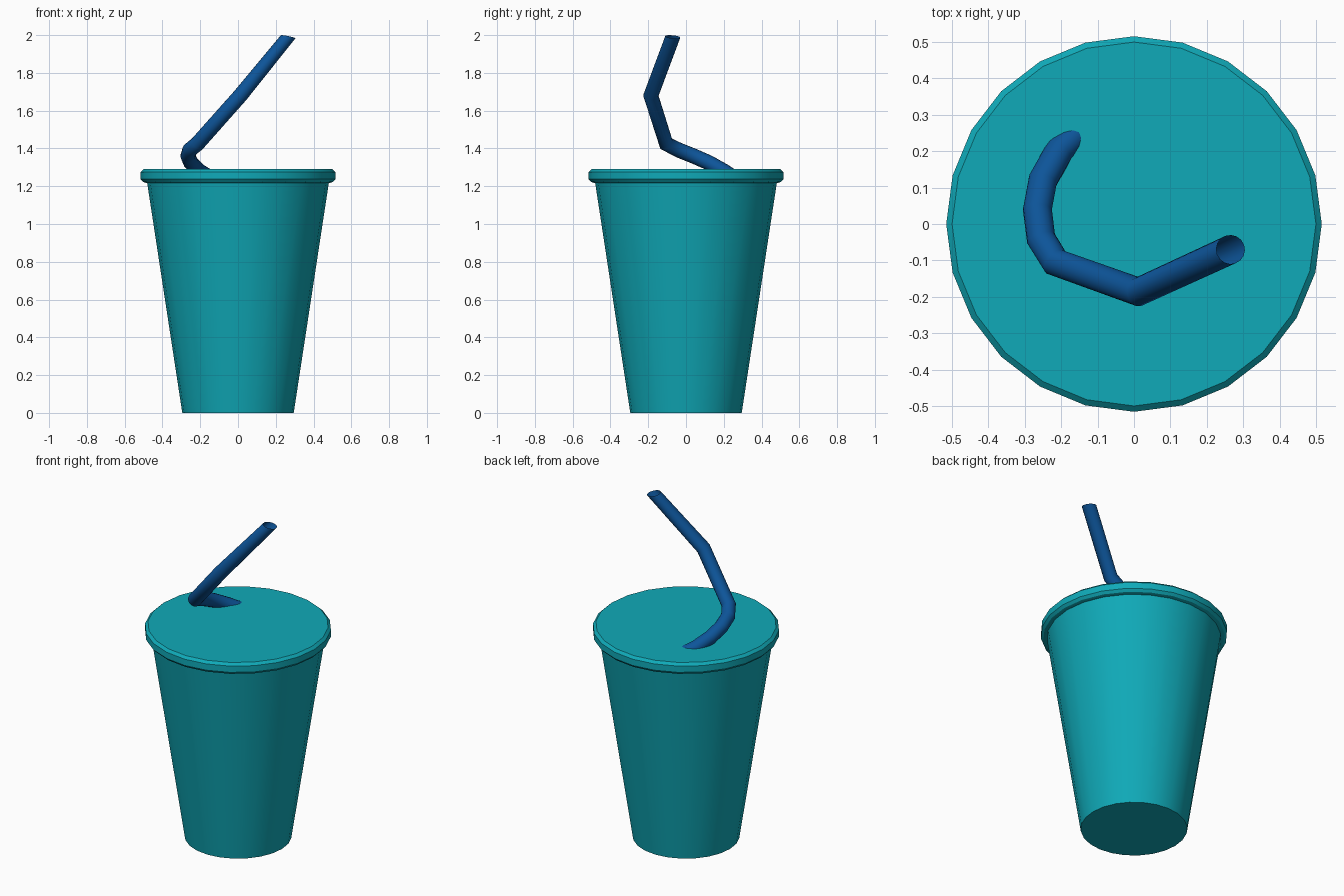
import bpy, bmesh, math
from mathutils import Vector

if "Cube" in bpy.data.objects:
    bpy.data.objects.remove(bpy.data.objects["Cube"])

SIDES = 24


def material(name, color):
    m = bpy.data.materials.new(name)
    m.diffuse_color = color
    m.use_nodes = True
    m.node_tree.nodes["Principled BSDF"].inputs["Base Color"].default_value = m.diffuse_color
    return m


def finish(name, bm, mat, angle):
    bmesh.ops.recalc_face_normals(bm, faces=bm.faces)
    mesh = bpy.data.meshes.new(name)
    bm.to_mesh(mesh)
    bm.free()
    mesh.materials.append(mat)
    ob = bpy.data.objects.new(name, mesh)
    bpy.context.collection.objects.link(ob)
    bpy.ops.object.select_all(action='DESELECT')
    ob.select_set(True)
    bpy.context.view_layer.objects.active = ob
    bpy.ops.object.shade_smooth_by_angle(angle=math.radians(angle))
    return ob


def skin(bm, rings):
    for a, b in zip(rings, rings[1:]):
        n = len(a)
        for i in range(n):
            j = (i + 1) % n
            bm.faces.new((a[i], a[j], b[j], b[i]))


def lathe(name, profile, mat):
    """Closed solid of revolution from (radius, z) points."""
    bm = bmesh.new()
    rings = [[bm.verts.new((r * math.cos(2 * math.pi * i / SIDES),
                            r * math.sin(2 * math.pi * i / SIDES), z))
              for i in range(SIDES)] for r, z in profile]
    skin(bm, rings)
    bm.faces.new(rings[0])
    bm.faces.new(rings[-1])
    return finish(name, bm, mat, 30)


teal = material("teal", (0.005, 0.40, 0.48, 1))
blue = material("blue", (0.004, 0.09, 0.32, 1))

# Tapered cup and flat lid with a bevelled rim
lathe("cup", [(0.295, 0), (0.482, 1.225)], teal)
lathe("lid", [(0.488, 1.218), (0.502, 1.222), (0.515, 1.237),
              (0.515, 1.275), (0.499, 1.29)], teal)

# Bent straw: curved foot entering the lid, then two straight lengths
path = [Vector(p) for p in (
    (-0.14, 0.26, 1.24), (-0.205, 0.20, 1.28), (-0.25, 0.12, 1.325),
    (-0.265, 0.04, 1.36), (-0.255, -0.04, 1.392), (-0.215, -0.105, 1.425),
    (0.012, -0.186, 1.68), (0.265, -0.07, 1.991))]
bm = bmesh.new()
rings = []
side = Vector((1, 0, 0))
for k, p in enumerate(path):
    a, b = path[max(k - 1, 0)], path[min(k + 1, len(path) - 1)]
    normal = ((p - a).normalized() + (b - p).normalized()).normalized()
    if k == len(path) - 1:
        normal = Vector((0.2, 0.1, 1)).normalized()   # slanted open tip
    side = (side - normal * side.dot(normal)).normalized()
    up = normal.cross(side)
    rings.append([bm.verts.new(p + 0.04 * (
        side * math.cos(2 * math.pi * i / 16) + up * math.sin(2 * math.pi * i / 16)))
        for i in range(16)])
skin(bm, rings)
finish("straw", bm, blue, 40)
